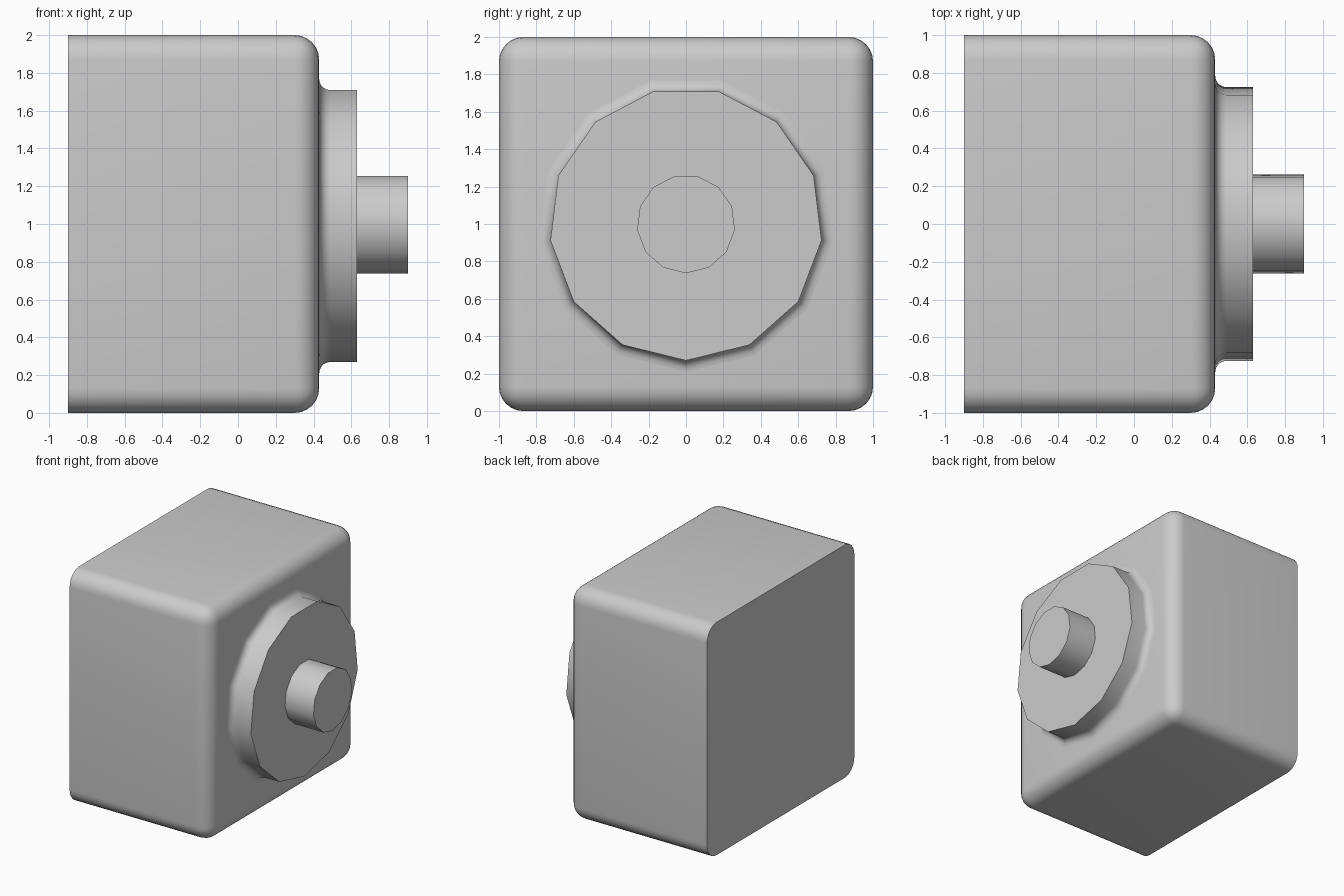
import bpy, bmesh, math

cube = bpy.data.objects.get("Cube")
if cube:
    bpy.data.objects.remove(cube, do_unlink=True)

GREY = (0.6, 0.6, 0.6, 1)
mat = bpy.data.materials.new("plain grey")
mat.use_nodes = True
mat.diffuse_color = GREY
mat.node_tree.nodes["Principled BSDF"].inputs["Base Color"].default_value = GREY

FRONT = 0.43    # x of the body face carrying the disc
SIDES = 13


def finish(name, bm):
    bmesh.ops.recalc_face_normals(bm, faces=bm.faces)
    mesh = bpy.data.meshes.new(name)
    bm.to_mesh(mesh)
    bm.free()
    mesh.materials.append(mat)
    obj = bpy.data.objects.new(name, mesh)
    bpy.context.collection.objects.link(obj)
    bpy.ops.object.select_all(action='DESELECT')
    obj.select_set(True)
    bpy.context.view_layer.objects.active = obj
    bpy.ops.object.shade_smooth_by_angle(angle=math.radians(35))
    return obj


def turned(name, profile):
    """Thirteen-sided turned part along x from (x, radius) pairs, capped at both ends."""
    bm = bmesh.new()
    rings = []
    for x, r in profile:
        angles = [2 * math.pi * i / SIDES for i in range(SIDES)]
        rings.append([bm.verts.new((x, r * math.sin(a), 1 - r * math.cos(a))) for a in angles])
    for a, b in zip(rings, rings[1:]):
        for i in range(SIDES):
            j = (i + 1) % SIDES
            bm.faces.new((a[i], a[j], b[j], b[i]))
    bm.faces.new(rings[0])
    bm.faces.new(rings[-1])
    return finish(name, bm)


# Body: block rounded everywhere except around its flat back
bm = bmesh.new()
bmesh.ops.create_cube(bm, size=2)
for v in bm.verts:
    v.co.x = FRONT if v.co.x > 0 else -0.9
    v.co.z += 1
rounded = [e for e in bm.edges if any(v.co.x > 0 for v in e.verts)]
bmesh.ops.bevel(bm, geom=rounded, offset=0.13, segments=6, profile=0.5, affect='EDGES')
finish("body", bm)

# Disc with a concave fillet where it meets the body
R, F, STEPS = 0.73, 0.06, 5
fillet = []
for i in range(STEPS + 1):
    t = math.pi / 2 * i / STEPS
    fillet.append((FRONT + F * (1 - math.cos(t)), R + F * (1 - math.sin(t))))
turned("disc", fillet + [(0.63, R)])

# Shaft
turned("shaft", [(0.62, 0.263), (0.9, 0.263)])
